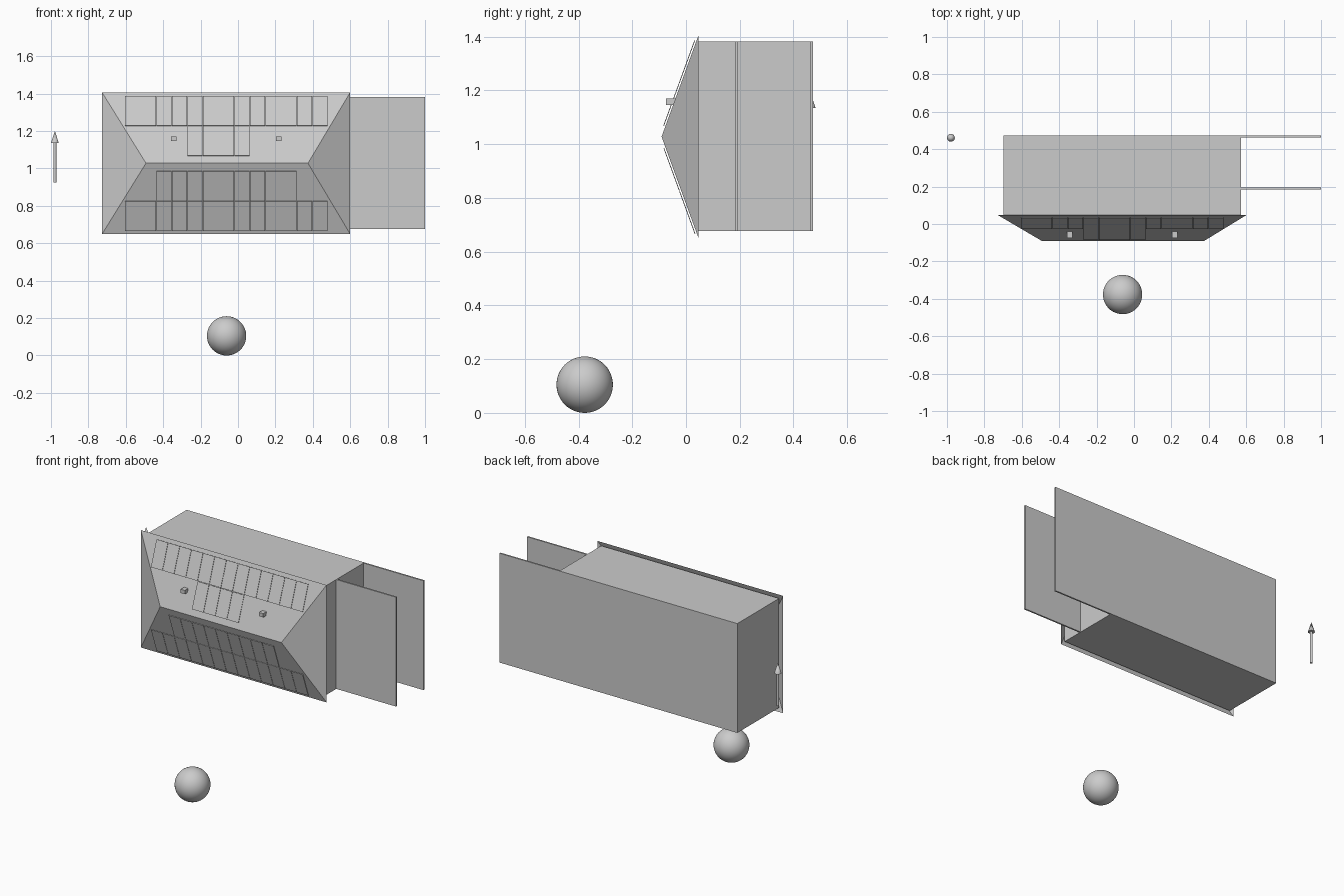
import bpy, bmesh, math
from mathutils import Vector

if "Cube" in bpy.data.objects:
    bpy.data.objects.remove(bpy.data.objects["Cube"])


def make(name, verts, faces):
    me = bpy.data.meshes.new(name)
    me.from_pydata(verts, [], faces)
    ob = bpy.data.objects.new(name, me)
    bpy.context.collection.objects.link(ob)
    return ob


def box(name, lo, hi):
    bpy.ops.mesh.primitive_cube_add(size=1, location=[(a + b) / 2 for a, b in zip(lo, hi)])
    ob = bpy.context.object
    ob.name = name
    ob.scale = [b - a for a, b in zip(lo, hi)]
    return ob


# Main body with two side fins: one plan outline extruded upwards
plan = [(-.698, .047), (.573, .047), (.573, .184), (1, .184), (1, .194),
        (.573, .194), (.573, .463), (1, .463), (1, .473), (-.698, .473)]
Z0, Z1 = .677, 1.383
n = len(plan)
make("body_with_fins",
     [(x, y, Z0) for x, y in plan] + [(x, y, Z1) for x, y in plan],
     [list(range(n))[::-1], list(range(n, 2 * n))] +
     [[i, (i + 1) % n, n + (i + 1) % n, n + i] for i in range(n)])

# Hipped roof shell facing the front, open at the back
RIM_Y, RIDGE_Y, RIM_H, MID = .047, -.091, .379, 1.028
make("hip_roof",
     [(-.727, RIM_Y, MID - RIM_H), (.600, RIM_Y, MID - RIM_H),
      (.600, RIM_Y, MID + RIM_H), (-.727, RIM_Y, MID + RIM_H),
      (-.492, RIDGE_Y, MID), (.374, RIDGE_Y, MID)],
     [(0, 1, 5, 4), (1, 2, 5), (2, 3, 4, 5), (3, 0, 4)])


def slope_point(x, z, lift):
    """Point on the roof slope at height z, lifted along its normal."""
    side = 1 if z > MID else -1
    t = abs(z - MID) / RIM_H
    normal = Vector((0, -RIM_H, side * (RIM_Y - RIDGE_Y))).normalized()
    return Vector((x, RIDGE_Y + t * (RIM_Y - RIDGE_Y), z)) + normal * lift


# Rows of thin panels on the slopes: start x, count, bottom z, top z
PITCH, GAP = .0835, .001
rows = [("upper_row", -.605, 13, 1.226, 1.384), ("short_row", -.271, 4, 1.066, 1.224),
        ("lower_inner_row", -.438, 9, .829, .987), ("lower_outer_row", -.605, 13, .669, .827)]
for name, x0, count, zb, zt in rows:
    verts, faces = [], []
    for i in range(count):
        a, b = x0 + i * PITCH + GAP, x0 + (i + 1) * PITCH - GAP
        k = len(verts)
        for lift in (.005, .008):
            verts += [slope_point(x, z, lift) for x, z in ((a, zb), (b, zb), (b, zt), (a, zt))]
        faces += [[k + j for j in f] for f in
                  ((3, 2, 1, 0), (4, 5, 6, 7), (0, 1, 5, 4), (1, 2, 6, 5), (2, 3, 7, 6), (3, 0, 4, 7))]
    make(name + "_panels", verts, faces)

# Small vent blocks on the upper slope
for name, x in (("left_vent", -.343), ("right_vent", .217)):
    box(name, (x - .015, -.074, 1.146), (x + .015, -.038, 1.170))

# Loose ball near the ground
bpy.ops.mesh.primitive_uv_sphere_add(segments=48, ring_count=24, radius=.105, location=(-.061, -.377, .105))
bpy.context.object.name = "ball"
bpy.ops.object.shade_smooth()

# Upright arrow: shaft and cone head
AX, AY = -.979, .461
bpy.ops.mesh.primitive_cylinder_add(vertices=24, radius=.008, depth=.212, location=(AX, AY, 1.03))
bpy.context.object.name = "arrow_shaft"
bpy.ops.object.shade_smooth_by_angle()
bpy.ops.mesh.primitive_cone_add(vertices=24, radius1=.021, radius2=0, depth=.066, location=(AX, AY, 1.168))
bpy.context.object.name = "arrow_head"
bpy.ops.object.shade_smooth_by_angle()
